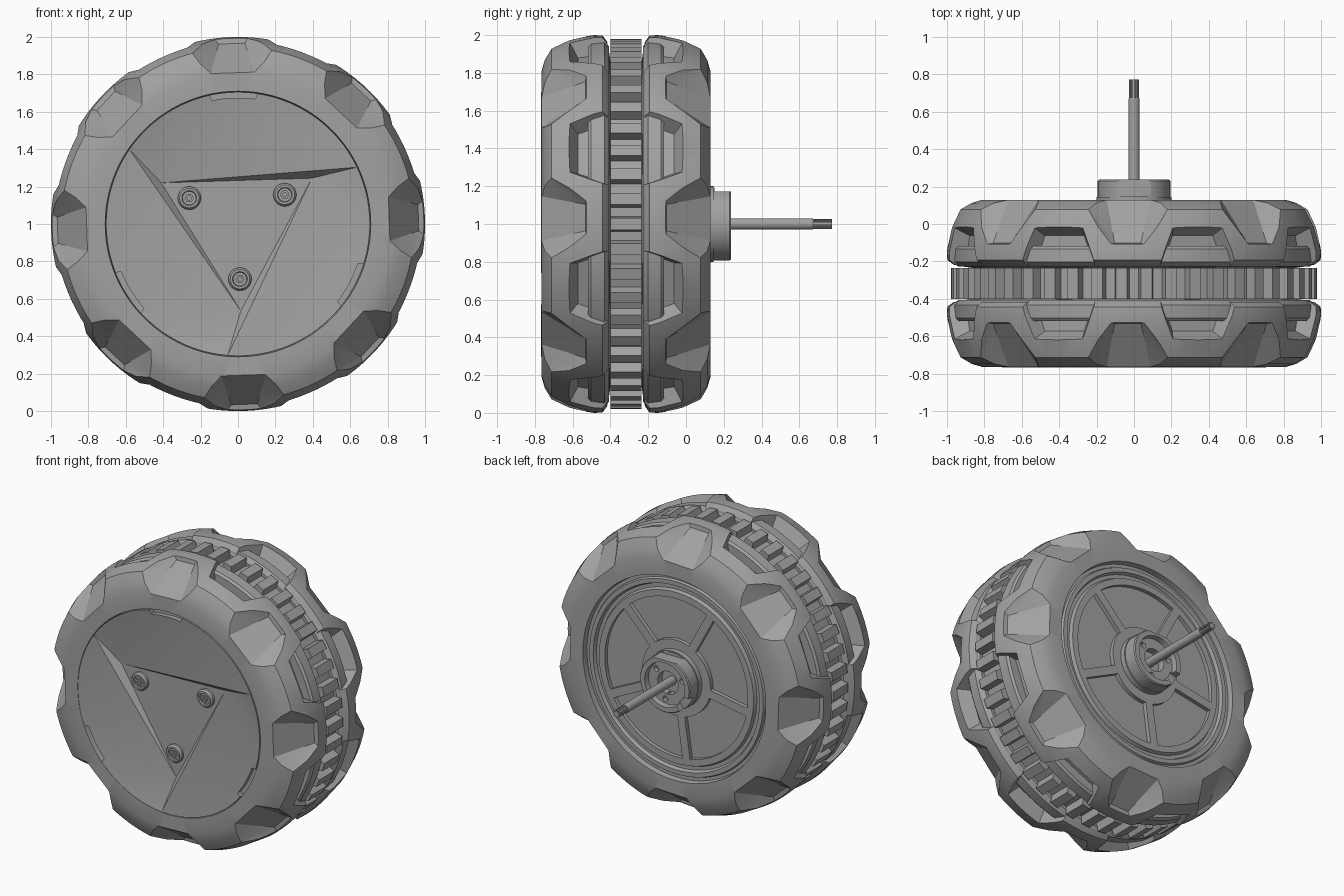
import bpy, bmesh
from math import sin, cos, pi, radians
from mathutils import Vector

if "Cube" in bpy.data.objects:
    bpy.data.objects.remove(bpy.data.objects["Cube"])

MID = -0.3175          # centre plane of the tyre
PHASE = radians(2)     # small turn of the tread pattern

grey = bpy.data.materials.new("plain grey")
grey.use_nodes = True
grey.diffuse_color = (0.36, 0.36, 0.36, 1)
grey.node_tree.nodes["Principled BSDF"].inputs["Base Color"].default_value = grey.diffuse_color


def polar(a, r, y):
    return Vector((r * cos(a), y, 1 + r * sin(a)))


def finish(name, bm):
    bmesh.ops.recalc_face_normals(bm, faces=bm.faces)
    mesh = bpy.data.meshes.new(name)
    bm.to_mesh(mesh)
    bm.free()
    mesh.materials.append(grey)
    obj = bpy.data.objects.new(name, mesh)
    bpy.context.collection.objects.link(obj)
    return obj


def activate(obj):
    bpy.ops.object.select_all(action='DESELECT')
    obj.select_set(True)
    bpy.context.view_layer.objects.active = obj


def smooth(obj, angle=28):
    activate(obj)
    bpy.ops.object.shade_smooth_by_angle(angle=radians(angle))


def cut(obj, cutter):
    mod = obj.modifiers.new("cut", 'BOOLEAN')
    mod.operation, mod.solver, mod.object = 'DIFFERENCE', 'EXACT', cutter
    activate(obj)
    bpy.ops.object.modifier_apply(modifier=mod.name)
    bpy.data.objects.remove(cutter)


def revolve(name, profile, seg=96, centre=(0, 0)):
    """Spin a closed (y, r) profile around the axle direction."""
    bm = bmesh.new()
    shift = Vector((centre[0], 0, centre[1]))
    rings = [[bm.verts.new(polar(2 * pi * i / seg, r, y) + shift) for y, r in profile]
             for i in range(seg)]
    n = len(profile)
    for i in range(seg):
        a, b = rings[i], rings[(i + 1) % seg]
        for j in range(n):
            k = (j + 1) % n
            bm.faces.new((a[j], a[k], b[k], b[j]))
    bmesh.ops.remove_doubles(bm, verts=bm.verts, dist=1e-5)
    return finish(name, bm)


def add_prism(bm, outline, y0, y1):
    """Extrude an outline of (angle, radius) points along y."""
    a = [bm.verts.new(polar(t, r, y0)) for t, r in outline]
    b = [bm.verts.new(polar(t, r, y1)) for t, r in outline]
    bm.faces.new(a)
    bm.faces.new(b[::-1])
    for i in range(len(a)):
        j = (i + 1) % len(a)
        bm.faces.new((a[i], b[i], b[j], a[j]))


def sector(a, half, r0, r1, steps=8):
    arc = [a - half + 2 * half * i / steps for i in range(steps + 1)]
    inner = half * 0.9
    low = [a + inner - 2 * inner * i / steps for i in range(steps + 1)]
    return [(t, r1) for t in arc] + [(t, r0) for t in low]


def add_hull(bm, angle, side, pairs):
    """Convex block from (half width, radius, offset from mid plane) pairs."""
    out, along = Vector((cos(angle), 0, sin(angle))), Vector((-sin(angle), 0, cos(angle)))
    verts = [bm.verts.new(Vector((0, MID + side * u, 1)) + out * r + along * s * t)
             for t, r, u in pairs for s in (-1, 1)]
    bmesh.ops.convex_hull(bm, input=verts)


# Tyre halves with flared shoulder notches and pockets beside the centre groove
TREAD = [(.06, .70), (.088, .90), (.10, .965), (.125, .998), (.17, 1.0), (.30, .98),
         (.395, .945), (.43, .88), (.447, .815), (.447, .71), (.38, .70)]
NOTCH = [(.12, .80, .46), (.07, .965, .215), (.31, .89, .52), (.13, 1.05, .20)]
POCKET = [(.20, .895, .03), (.115, .895, .255), (.275, 1.04, .03), (.165, 1.04, .335)]
for side, label in ((-1, "front"), (1, "back")):
    tyre = revolve(label + "_tyre_half", [(MID + side * u, r) for u, r in TREAD], 128)
    cutters = bmesh.new()
    for i in range(8):
        add_hull(cutters, PHASE + i * pi / 4, side, NOTCH)
        add_hull(cutters, PHASE + (i + .5) * pi / 4, side, POCKET)
    cut(tyre, finish("cutter", cutters))
    smooth(tyre, 20)
    ledge = [(.09, .86), (.09, .94), (.115, .972), (.185, .968), (.20, .955), (.20, .86)]
    smooth(revolve(label + "_tyre_ledge", [(MID + side * u, r) for u, r in ledge], 128))

# Toothed ring in the centre groove
TEETH = 46
outline = []
for i in range(TEETH):
    for f, r in ((-.31, .925), (-.23, .98), (.23, .98), (.31, .925)):
        outline.append(((i + f) * 2 * pi / TEETH, r))
bm = bmesh.new()
add_prism(bm, outline, MID - .083, MID + .083)
finish("toothed_ring", bm)
smooth(revolve("wheel_core", [(-.60, 0), (-.60, .72), (.03, .72), (.03, 0)]))

# Front cap: three shallow fan plates turning around a sunken triangle
ARC, FACE, FLOOR, RIM = 32, -.768, -.705, .705
bm = bmesh.new()
tip0 = radians(25.5)
rim = [bm.verts.new(polar(tip0 + 2 * pi * i / (3 * ARC), RIM, FACE)) for i in range(3 * ARC)]
base = [bm.verts.new(polar(tip0 + 2 * pi * i / (3 * ARC), RIM, -.58)) for i in range(3 * ARC)]
inner = [bm.verts.new(polar(radians(151.8 + 120 * k), .465, FLOOR)) for k in range(3)]
for k in range(3):
    for i in range(ARC):
        a = k * ARC + i
        bm.faces.new((inner[k], rim[a], rim[(a + 1) % (3 * ARC)]))
    bm.faces.new((rim[k * ARC], inner[k], inner[k - 1]))
for i in range(3 * ARC):
    j = (i + 1) % (3 * ARC)
    bm.faces.new((rim[i], base[i], base[j], rim[j]))
bm.faces.new(inner)
bm.faces.new(base)
cap = finish("front_cap", bm)
clips = bmesh.new()
for k in range(3):
    add_prism(clips, sector(radians(92 + 120 * k), .19, .675, .73), -.80, -.73)
cut(cap, finish("cutter", clips))
smooth(cap, 8)

# Socket screws on the cap
for k in range(3):
    a = radians(32 + 120 * k)
    spot = (.295 * cos(a), .295 * sin(a))
    head = [(-.70, 0), (-.70, .062), (-.722, .062), (-.735, .052), (-.735, .040),
            (-.725, .036), (-.725, 0)]
    smooth(revolve("cap_screw_%d" % (k + 1), head, 32, spot))
    socket = [(-.722, .012), (-.738, .012), (-.738, .025), (-.722, .025)]
    revolve("screw_socket_%d" % (k + 1), socket, 6, spot)

# Back disc with ring grooves and five sunken panels
BACK = [(0, 0), (.108, 0), (.108, .60), (.085, .61), (.085, .635), (.108, .645),
        (.108, .675), (.092, .682), (.092, .708), (0, .708)]
disc = revolve("back_disc", BACK)
panels = bmesh.new()
for k in range(5):
    add_prism(panels, sector(radians(262 + 36 + 72 * k), .575, .265, .555, 16), .08, .2)
cut(disc, finish("cutter", panels))
smooth(disc)
smooth(revolve("hub_collar", [(.09, 0), (.145, 0), (.145, .20), (.09, .20)]))

# Motor housing: flat-topped cup with a bore, screw holes and a side notch
housing = revolve("hub_housing", [(.10, 0), (.20, 0), (.20, .150), (.237, .155), (.237, .188),
                                  (.23, .194), (.10, .194)], 64)
holes = bmesh.new()
circle = [2 * pi * i / 32 for i in range(32)]
add_prism(holes, [(t, .08) for t in circle], .15, .3)
add_prism(holes, sector(radians(215), .35, .14, .25), .19, .3)
flat = .172 / cos(.6)
add_prism(holes, [(pi / 2 - .6, flat), (pi / 2 - .6, .4), (pi / 2 + .6, .4), (pi / 2 + .6, flat)],
          .15, .3)
cut(housing, finish("cutter", holes))
for k in range(3):
    a = radians(40 + 120 * k)
    drill = revolve("cutter", [(.17, 0), (.17, .02), (.3, .02), (.3, 0)], 16,
                    (.118 * cos(a), .118 * sin(a)))
    cut(housing, drill)
smooth(housing)

# Axle with a splined tip
smooth(revolve("axle", [(.10, 0), (.10, .03), (.668, .03), (.674, .026), (.674, 0)], 32))
bm = bmesh.new()
spline = [((i + f) * pi / 4, r) for i in range(8)
          for f, r in ((.0, .026), (.5, .026), (.55, .019), (.95, .019))]
add_prism(bm, spline, .66, .772)
finish("axle_spline_tip", bm)
